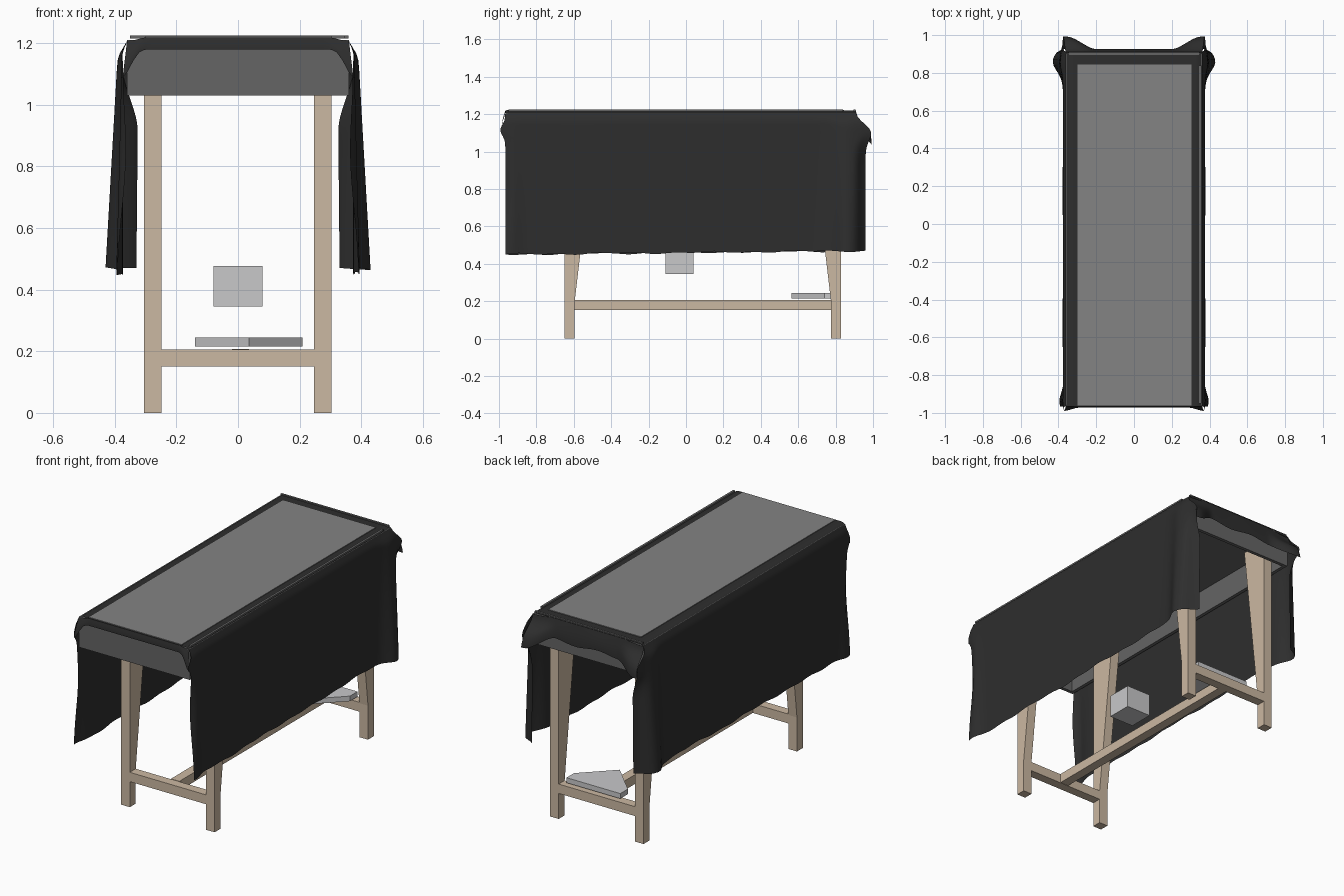
import bpy, bmesh, math

if "Cube" in bpy.data.objects:
    bpy.data.objects.remove(bpy.data.objects["Cube"])


def mat(name, c):
    m = bpy.data.materials.new(name)
    m.diffuse_color = (*c, 1)
    m.use_nodes = True
    m.node_tree.nodes["Principled BSDF"].inputs["Base Color"].default_value = m.diffuse_color
    return m


WOOD = mat("pale wood", (0.60, 0.48, 0.36))
BOX = mat("dark grey", (0.13, 0.13, 0.13))
PANEL = mat("mid grey", (0.23, 0.23, 0.23))
CLOTH = mat("black cloth", (0.027, 0.027, 0.027))
LIGHT = mat("light grey", (0.58, 0.58, 0.59))


def finish(name, bm, m):
    bmesh.ops.recalc_face_normals(bm, faces=bm.faces)
    me = bpy.data.meshes.new(name)
    bm.to_mesh(me)
    bm.free()
    me.materials.append(m)
    ob = bpy.data.objects.new(name, me)
    bpy.context.collection.objects.link(ob)
    return ob


def prism(name, pts, vec, m):
    """Extrude a closed 3D outline along vec."""
    bm = bmesh.new()
    f = bm.faces.new([bm.verts.new(p) for p in pts])
    r = bmesh.ops.extrude_face_region(bm, geom=[f])
    bmesh.ops.translate(bm, vec=vec, verts=[v for v in r["geom"] if isinstance(v, bmesh.types.BMVert)])
    return finish(name, bm, m)


def box(name, x0, x1, y0, y1, z0, z1, m):
    return prism(name, [(x0, y0, z0), (x1, y0, z0), (x1, y1, z0), (x0, y1, z0)], (0, 0, z1 - z0), m)


def sheet(name, fn, nu, nv, m):
    """Smooth cloth patch from fn(u, v) with u, v in 0..1."""
    bm = bmesh.new()
    g = [[bm.verts.new(fn(i / nu, j / nv)) for j in range(nv + 1)] for i in range(nu + 1)]
    for i in range(nu):
        for j in range(nv):
            f = bm.faces.new((g[i][j], g[i + 1][j], g[i + 1][j + 1], g[i][j + 1]))
            f.smooth = True
    return finish(name, bm, m)


def smooth(a, b, t):
    t = min(1, max(0, (t - a) / (b - a)))
    return t * t * (3 - 2 * t)


def bump(t, c, w):
    return math.exp(-((t - c) / w) ** 2)


# tapered legs, straight on the outer face
for side, x0 in (("left", -0.305), ("right", 0.247)):
    for end, yo, d in (("front", -0.65, 1), ("rear", 0.83, -1)):
        prof = [(yo, 0), (yo + d * 0.055, 0), (yo + d * 0.055, 0.2), (yo + d * 0.17, 1.18), (yo, 1.18)]
        prism(f"{end}_{side}_leg", [(x0, y, z) for y, z in prof], (0.056, 0, 0), WOOD)

# stretchers
box("front_stretcher", -0.249, 0.247, -0.65, -0.595, 0.15, 0.205, WOOD)
box("rear_stretcher", -0.249, 0.247, 0.775, 0.83, 0.15, 0.205, WOOD)
box("long_stretcher", -0.02, 0.035, -0.595, 0.775, 0.152, 0.207, WOOD)

# hollow table body
X, Y0, Y1 = 0.36, -0.962, 0.9
box("body_front", -X, X, Y0, Y0 + 0.02, 1.03, 1.21, BOX)
box("body_rear", -X, X, Y1 - 0.02, Y1, 1.03, 1.21, BOX)
for n, s in (("left", -1), ("right", 1)):
    box(f"body_{n}", min(s * X, s * (X - 0.02)), max(s * X, s * (X - 0.02)), Y0 + 0.02, Y1 - 0.02, 1.03, 1.21, BOX)
box("body_top", -X + 0.02, X - 0.02, Y0 + 0.02, Y1 - 0.02, 1.18, 1.21, BOX)
box("under_plate", -0.085, 0.07, -0.11, 0.04, 1.163, 1.18, LIGHT)

# top panel and the body rim showing through the cloth
box("top_panel", -0.30, 0.305, -0.96, 0.845, 1.21, 1.223, PANEL)
box("rear_rim", -0.35, 0.35, 0.895, 0.907, 1.215, 1.225, BOX)
box("right_rim", 0.345, 0.358, -0.95, 0.84, 1.215, 1.225, BOX)

# loose block and pentagonal pedal
box("hanging_block", -0.08, 0.08, -0.11, 0.04, 0.345, 0.477, LIGHT)
prism("pedal", [(0.035, 0.565, 0.215), (0.21, 0.74, 0.215), (0.21, 0.81, 0.215),
                (-0.14, 0.81, 0.215), (-0.14, 0.74, 0.215)], (0, 0, 0.03), LIGHT)


# cloth over the top, rounded at its long edges
def cloth_top(u, v):
    x = -0.36 + 0.72 * u
    e = max(0, abs(x) - 0.335) / 0.025
    return (x, -0.966 + 1.876 * v, 1.219 - 0.012 * e * e)


sheet("cloth_top", cloth_top, 40, 30, CLOTH)


# hanging side drapes, flaring near the rear and curling in at the ends
def drape(s):
    def fn(u, v):
        bottom = 0.45 + 0.02 * u + 0.006 * math.sin(17 * u + s) * math.sin(41 * u)
        z = 1.207 + (bottom - 1.207) * v
        low = (1.207 - z) / 0.75
        ya = -0.966 - 0.027 * bump(z, 1.115, 0.04)
        yb = 0.908 + 0.052 * smooth(1.21, 1.1, z) + 0.03 * bump(z, 1.1, 0.06)
        y = ya + (yb - ya) * u
        x = 0.36 + 0.016 * smooth(0, 0.05, v)
        x += (0.012 + 0.04 * low) * bump(y, 0.86, 0.07) * smooth(0, 0.1, v)
        x += 0.022 * low * bump(y, -0.94, 0.06) + 0.003 * low * math.sin(9 * y)
        x -= 0.055 * smooth(0.97, 1.0, u) * smooth(0.1, 0.4, v)
        x -= 0.02 * smooth(0.02, 0, u) * bump(v, 0.5, 0.3)
        return (s * x, y, z)
    return fn


sheet("left_drape", drape(-1), 110, 36, CLOTH)
sheet("right_drape", drape(1), 110, 36, CLOTH)


# short end flaps, deeper at the corners
def rear_flap(u, v):
    x = -0.36 + 0.72 * u
    c = smooth(0.2, 0.34, abs(x))
    h = 0.115 + 0.06 * c + 0.008 * math.sin(22 * x)
    t = math.sin(v * math.pi / 2)
    out = 0.018 + 0.066 * c * smooth(0, 0.6, v)
    return (x * (1 + 0.05 * c * v), 0.908 + out * t, 1.219 - 0.012 * c * (1 - v) - h * v)


def front_flap(u, v):
    x = -0.36 + 0.72 * u
    c = smooth(0.29, 0.36, abs(x))
    return (x * (1 + 0.04 * c * v), -0.966 - (0.006 + 0.018 * c) * math.sin(v * math.pi / 2),
            1.219 - 0.012 * c * (1 - v) - (0.04 + 0.09 * c * c) * v)


sheet("rear_flap", rear_flap, 50, 10, CLOTH)
sheet("front_flap", front_flap, 50, 8, CLOTH)
